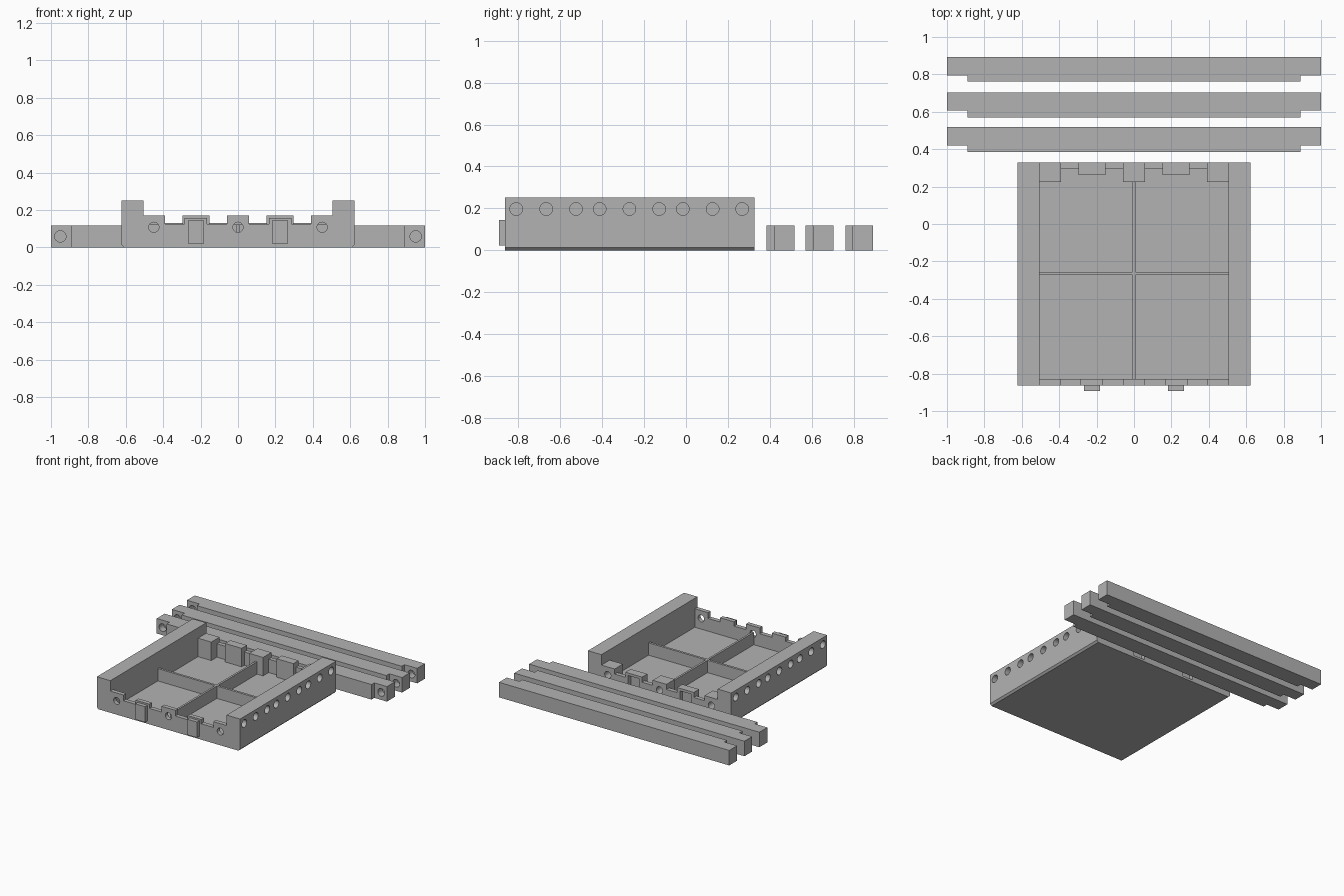
import bpy, bmesh, math
from mathutils import Matrix, Vector

if "Cube" in bpy.data.objects:
    bpy.data.objects.remove(bpy.data.objects["Cube"])

grey = bpy.data.materials.new("grey plastic")
grey.diffuse_color = (0.45, 0.45, 0.45, 1)
grey.use_nodes = True
grey.node_tree.nodes["Principled BSDF"].inputs["Base Color"].default_value = grey.diffuse_color


def prism(name, pts, axis, lo, hi):
    """Extrude a 2D profile along an axis: x uses (y,z), y uses (x,z), z uses (x,y)."""
    i = "xyz".index(axis)

    def place(p, d):
        c = list(p)
        c.insert(i, d)
        return c
    bm = bmesh.new()
    a = [bm.verts.new(place(p, lo)) for p in pts]
    b = [bm.verts.new(place(p, hi)) for p in pts]
    bm.faces.new(a)
    bm.faces.new(b)
    for k in range(len(pts)):
        n = (k + 1) % len(pts)
        bm.faces.new((a[k], a[n], b[n], b[k]))
    bmesh.ops.recalc_face_normals(bm, faces=bm.faces)
    me = bpy.data.meshes.new(name)
    bm.to_mesh(me)
    bm.free()
    me.materials.append(grey)
    ob = bpy.data.objects.new(name, me)
    bpy.context.collection.objects.link(ob)
    return ob


def box(name, x0, x1, y0, y1, z0, z1):
    return prism(name, [(x0, y0), (x1, y0), (x1, y1), (x0, y1)], "z", z0, z1)


def rod(axis, u, v, r, lo, hi):
    pts = [(u + r * math.cos(t * math.pi / 16), v + r * math.sin(t * math.pi / 16)) for t in range(32)]
    return prism("cutter", pts, axis, lo, hi)


def cut(ob, cutters):
    """Subtract the cutters, then remove them."""
    for c in cutters:
        m = ob.modifiers.new("hole", "BOOLEAN")
        m.operation, m.solver, m.object = "DIFFERENCE", "EXACT", c
    bpy.context.view_layer.objects.active = ob
    for m in list(ob.modifiers):
        bpy.ops.object.modifier_apply(modifier=m.name)
    for c in cutters:
        bpy.data.objects.remove(c)


def finish(ob):
    bpy.ops.object.select_all(action="DESELECT")
    ob.select_set(True)
    bpy.context.view_layer.objects.active = ob
    bpy.ops.object.shade_smooth_by_angle(angle=math.radians(30))


def wall_profile(tab_in, tab_out, tab_z, low):
    """Crenellated wall outline, mirrored about x = 0."""
    half = [(0.06, 0.17), (0.06, low), (tab_in, low), (tab_in, tab_z),
            (tab_out, tab_z), (tab_out, low), (0.39, low), (0.39, 0.17), (0.505, 0.17), (0.505, 0)]
    return half + [(-x, z) for x, z in reversed(half)]


FRONT, BACK = -0.863, 0.328
IN_F, IN_B = -0.83, 0.295
HOLES_X = (-0.45, 0, 0.45)

# tray floor and dividers
box("tray_floor", -0.505, 0.505, IN_F, IN_B, 0, 0.025)
box("long_divider", -0.008, 0.008, IN_F, 0.225, 0.025, 0.122)
for s in (-1, 1):
    x0, x1 = sorted((s * 0.008, s * 0.505))
    box("cross_divider", x0, x1, -0.274, -0.256, 0.025, 0.122)

# side rails with a row of blind holes
for s in (-1, 1):
    pts = [(s * x, z) for x, z in ((0.505, 0), (0.608, 0), (0.622, 0.014), (0.622, 0.252), (0.505, 0.252))]
    rail = prism("side_rail", pts, "y", FRONT, BACK)
    lo, hi = sorted((s * 0.565, s * 0.65))
    cut(rail, [rod("x", y, 0.197, 0.03, lo, hi)
               for y in (-0.81, -0.667, -0.525, -0.412, -0.27, -0.128, -0.015, 0.127, 0.268)])
    finish(rail)

# front wall with through holes and clips
front = prism("front_wall", wall_profile(0.165, 0.285, 0.158, 0.125), "y", FRONT, IN_F)
cut(front, [rod("y", x, 0.108, 0.027, FRONT - 0.02, IN_F + 0.02) for x in HOLES_X])
finish(front)
for s in (-1, 1):
    box("front_clip", s * 0.225 - 0.043, s * 0.225 + 0.043, -0.892, FRONT, 0.022, 0.145)

# back wall with blind holes and clip sockets
back = prism("back_wall", wall_profile(0.152, 0.297, 0.17, 0.13), "y", IN_B, BACK)
cut(back, [rod("y", x, 0.108, 0.027, IN_B - 0.02, BACK + 0.02) for x in HOLES_X]
    + [box("cutter", s * 0.225 - 0.048, s * 0.225 + 0.048, IN_B - 0.02, BACK + 0.02, 0.017, 0.15) for s in (-1, 1)])
finish(back)

# posts behind the holes, socket housings behind the sockets
for x in HOLES_X:
    w = 0.06 if x == 0 else 0.0575
    cx = math.copysign(0.4475, x) if x else 0
    post = box("back_post", cx - w, cx + w, 0.225, IN_B, 0.02, 0.17)
    cut(post, [rod("y", x, 0.108, 0.027, 0.245, IN_B + 0.02)])
    finish(post)
for s in (-1, 1):
    box("socket_housing", s * 0.2245 - 0.0725, s * 0.2245 + 0.0725, 0.263, IN_B, 0.02, 0.17)

# three loose bars with stepped ends and end holes
for y0, y1, y2 in ((0.385, 0.42, 0.518), (0.57, 0.607, 0.703), (0.761, 0.795, 0.892)):
    pts = [(-1, y2), (-1, y1), (-0.89, y1), (-0.89, y0), (0.89, y0), (0.89, y1), (1, y1), (1, y2)]
    bar = prism("loose_bar", pts, "z", 0, 0.118)
    cut(bar, [rod("y", s * 0.95, 0.059, 0.03, y1 - 0.02, y1 + 0.055) for s in (-1, 1)])
    finish(bar)
